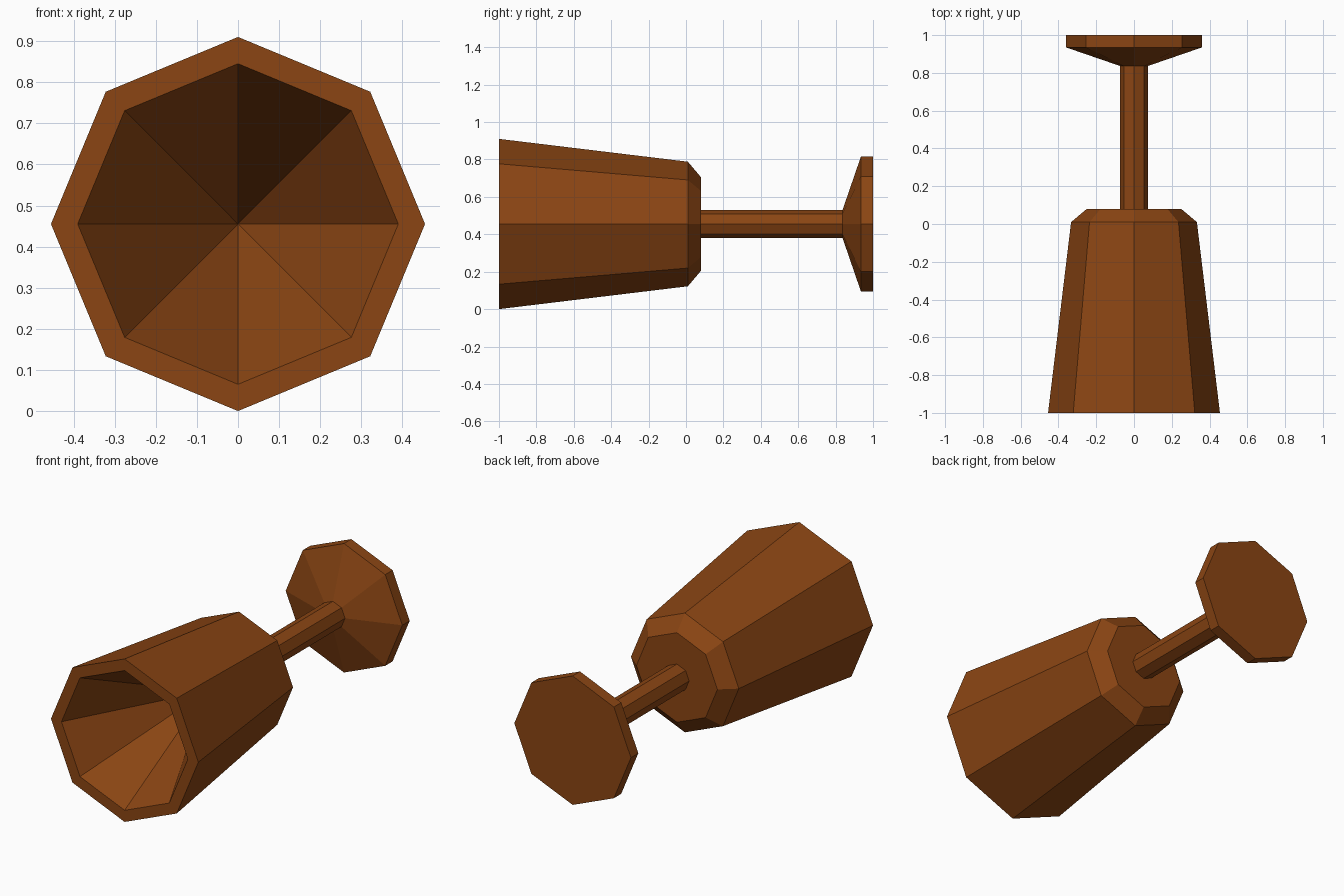
import bpy, bmesh, math

SIDES = 8
AXIS_Z = 0.455

if "Cube" in bpy.data.objects:
    bpy.data.objects.remove(bpy.data.objects["Cube"], do_unlink=True)

# Single wood colour
wood = bpy.data.materials.new("brown wood")
wood.use_nodes = True
colour = (0.258, 0.060, 0.0065, 1)
wood.diffuse_color = colour
bsdf = next(n for n in wood.node_tree.nodes if n.type == "BSDF_PRINCIPLED")
bsdf.inputs["Base Color"].default_value = colour
bsdf.inputs["Roughness"].default_value = 0.9


def turned_part(name, profile):
    """Flat-faced octagonal turning about the y axis from (y, radius) points."""
    bm = bmesh.new()
    rings = []
    for y, r in profile:
        count = SIDES if r > 0 else 1
        angles = [2 * math.pi * i / SIDES for i in range(count)]
        rings.append([bm.verts.new((r * math.cos(a), y, AXIS_Z + r * math.sin(a)))
                      for a in angles])
    for a, b in zip(rings, rings[1:]):
        for i in range(SIDES):
            j = (i + 1) % SIDES
            corners = [a[i % len(a)], a[j % len(a)], b[j % len(b)], b[i % len(b)]]
            bm.faces.new(list(dict.fromkeys(corners)))
    for ring in (rings[0], rings[-1]):
        if len(ring) > 1:
            bm.faces.new(ring)
    bmesh.ops.recalc_face_normals(bm, faces=bm.faces)
    mesh = bpy.data.meshes.new(name)
    bm.to_mesh(mesh)
    bm.free()
    mesh.materials.append(wood)
    obj = bpy.data.objects.new(name, mesh)
    bpy.context.collection.objects.link(obj)
    return obj


# Cup: conical hollow, flat rim, tapered wall, chamfered bottom
turned_part("cup", [(-0.28, 0), (-1, 0.39), (-1, 0.455), (0.01, 0.333), (0.08, 0.25)])
# Stem, slightly sunk into the parts at both ends
turned_part("stem", [(0.07, 0.075), (0.85, 0.075)])
# Foot: flared cone and a flat disc
turned_part("foot", [(0.837, 0.075), (0.935, 0.36), (1, 0.36)])
